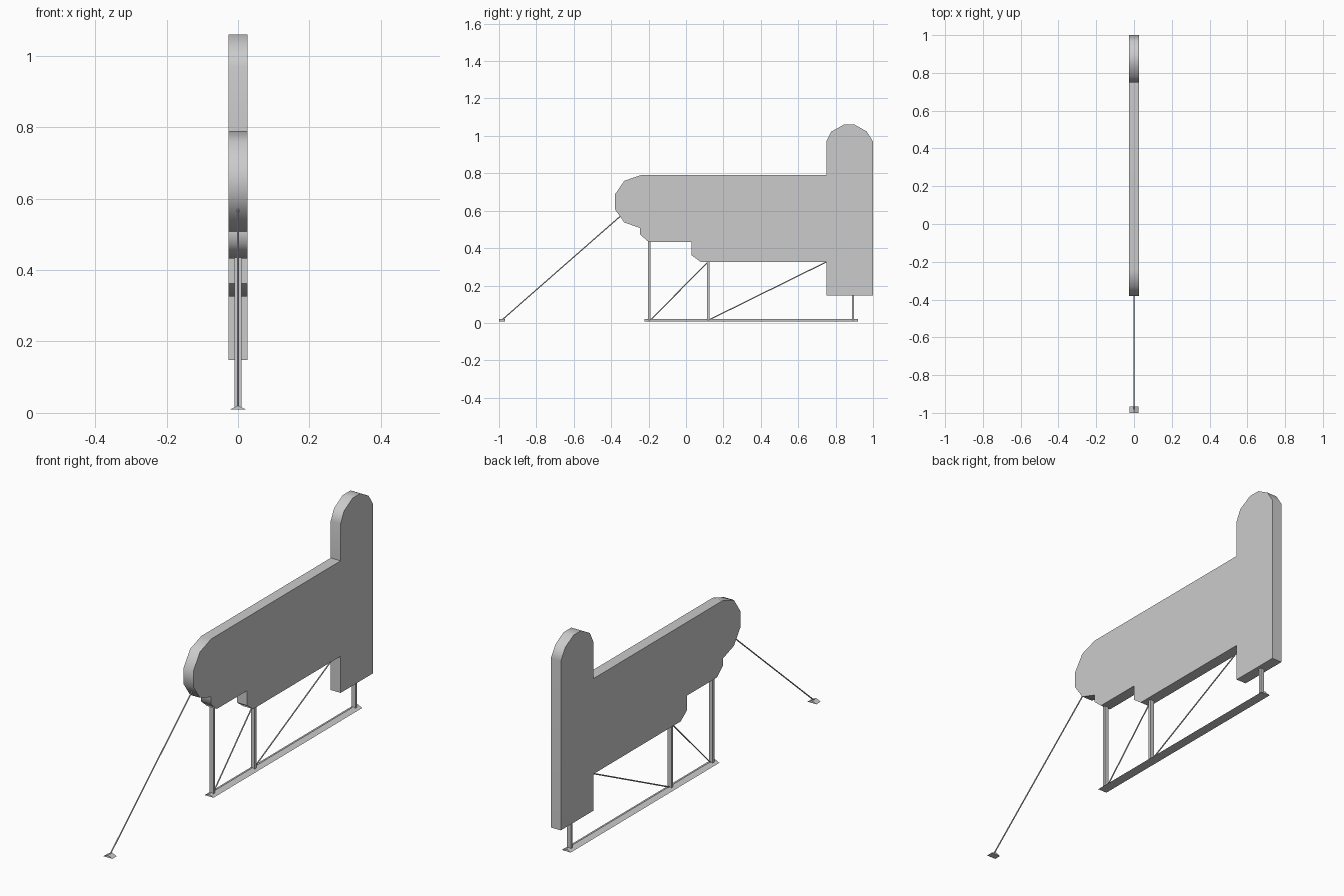
import bpy, bmesh, math
from mathutils import Vector

cube = bpy.data.objects.get("Cube")
if cube:
    bpy.data.objects.remove(cube, do_unlink=True)

grey = bpy.data.materials.new("plain grey")
grey.use_nodes = True
grey.diffuse_color = (0.6, 0.6, 0.6, 1)
grey.node_tree.nodes["Principled BSDF"].inputs["Base Color"].default_value = (0.6, 0.6, 0.6, 1)


def make_object(name, bm):
    bmesh.ops.recalc_face_normals(bm, faces=bm.faces)
    mesh = bpy.data.meshes.new(name)
    bm.to_mesh(mesh)
    bm.free()
    mesh.materials.append(grey)
    obj = bpy.data.objects.new(name, mesh)
    bpy.context.collection.objects.link(obj)
    return obj


def extrude(name, profile, direction):
    """Close a flat profile and extrude it along a vector."""
    bm = bmesh.new()
    face = bm.faces.new([bm.verts.new(p) for p in profile])
    moved = bmesh.ops.extrude_face_region(bm, geom=[face], use_keep_orig=True)["geom"]
    verts = [v for v in moved if isinstance(v, bmesh.types.BMVert)]
    bmesh.ops.translate(bm, verts=verts, vec=direction)
    return make_object(name, bm)


def ridge(name, y0, y1):
    """Low triangular footing running along y."""
    section = [(-0.024, y0, 0.009), (0.024, y0, 0.009), (0, y0, 0.021)]
    return extrude(name, section, (0, y1 - y0, 0))


def post(name, y, top):
    w, d, z = 0.01, 0.0065, 0.01
    section = [(-w, y - d, z), (w, y - d, z), (w, y + d, z), (-w, y + d, z)]
    return extrude(name, section, (0, 0, top - z))


def wire(name, start, end, radius=0.003):
    a, b = Vector((0, *start)), Vector((0, *end))
    bm = bmesh.new()
    bmesh.ops.create_cone(bm, cap_ends=True, segments=6, radius1=radius,
                          radius2=radius, depth=(b - a).length)
    bmesh.ops.rotate(bm, verts=bm.verts,
                     matrix=(b - a).to_track_quat("Z", "Y").to_matrix())
    bmesh.ops.translate(bm, verts=bm.verts, vec=(a + b) / 2)
    return make_object(name, bm)


# Slab body: rounded nose, stepped underside and tall rounded tail
half = 0.0266
outline = [
    (-0.243, 0.79), (-0.33, 0.76), (-0.38, 0.687), (-0.38, 0.608),
    (-0.33, 0.537), (-0.246, 0.508), (-0.246, 0.473), (-0.2, 0.433),
    (0.03, 0.433), (0.03, 0.362), (0.078, 0.326), (0.75, 0.326),
    (0.75, 0.148), (1, 0.148), (1, 0.97), (0.966, 1.024),
    (0.902, 1.06), (0.843, 1.06), (0.776, 1.022), (0.75, 0.97), (0.75, 0.79),
]
body = extrude("body_slab", [(-half, y, z) for y, z in outline], (2 * half, 0, 0))
bpy.ops.object.select_all(action="DESELECT")
body.select_set(True)
bpy.context.view_layer.objects.active = body
bpy.ops.object.shade_smooth_by_angle(angle=math.radians(50))
weighted = body.modifiers.new("flat_large_faces", "WEIGHTED_NORMAL")
weighted.keep_sharp = True

# Footings
ridge("ground_rail", -0.222, 0.92)
ridge("anchor_foot", -1, -0.967)

# Upright posts
post("front_post", -0.197, 0.435)
post("middle_post", 0.12, 0.33)
post("rear_post", 0.893, 0.15)

# Bracing and guy wires
wire("front_brace", (-0.19, 0.015), (0.117, 0.326))
wire("rear_brace", (0.12, 0.015), (0.75, 0.326))
wire("guy_wire", (-0.985, 0.015), (-0.352, 0.57))
